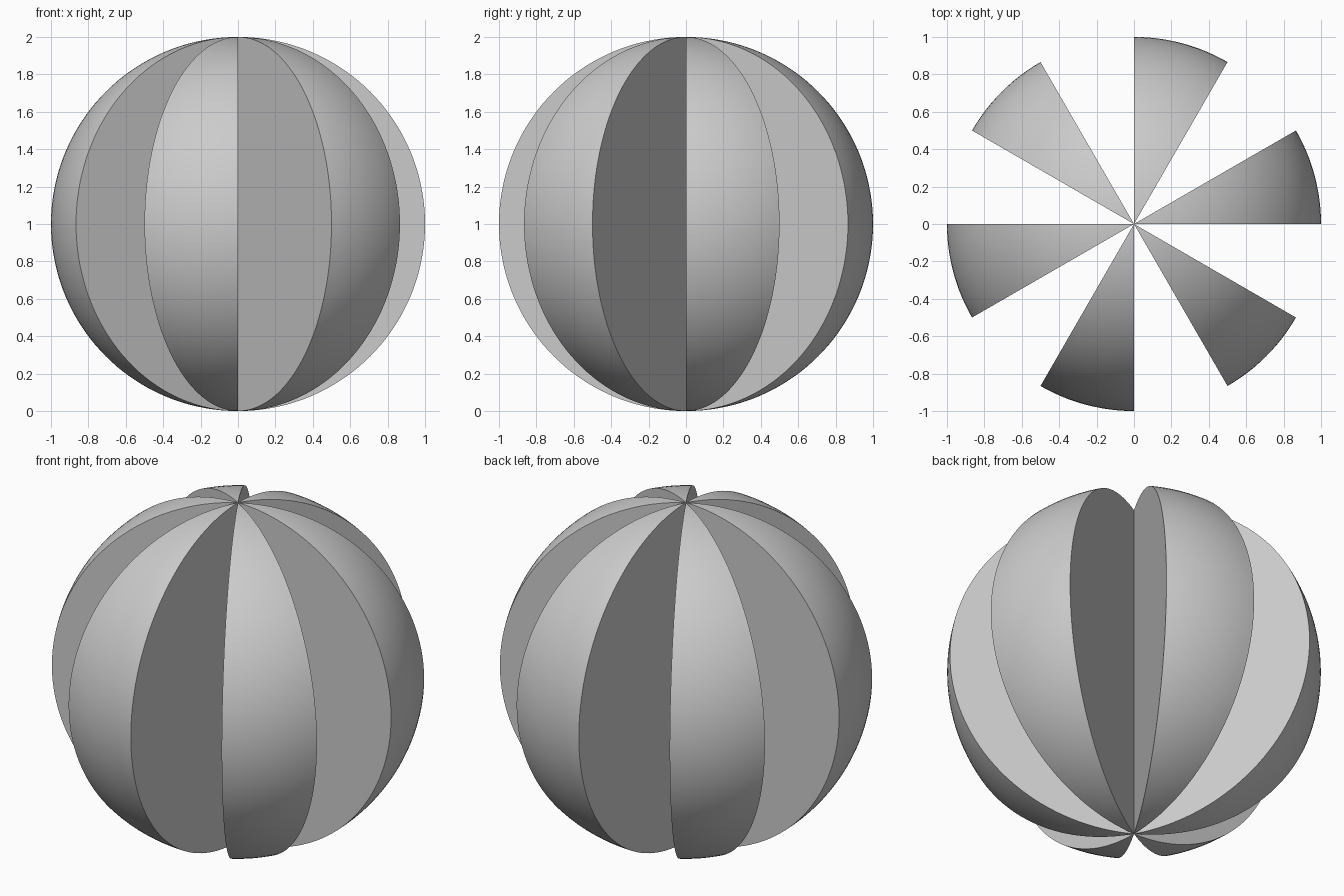
import bpy
import bmesh
from math import cos, sin, pi, radians

cube = bpy.data.objects.get("Cube")
if cube:
    bpy.data.objects.remove(cube, do_unlink=True)

RADIUS = 1.0
WEDGES = 6
SPAN = radians(30)
COLUMNS = 12   # steps around each wedge
ROWS = 72      # steps from pole to pole


def wedge_mesh():
    """Closed slice of a ball: curved skin plus two flat half-disc sides."""
    bm = bmesh.new()
    top = bm.verts.new((0, 0, 2 * RADIUS))
    bottom = bm.verts.new((0, 0, 0))

    # Meridians share their pole vertices
    meridians = []
    for c in range(COLUMNS + 1):
        a = SPAN * c / COLUMNS
        arc = [top]
        for r in range(1, ROWS):
            t = pi * r / ROWS
            arc.append(bm.verts.new((RADIUS * sin(t) * cos(a),
                                     RADIUS * sin(t) * sin(a),
                                     RADIUS * (1 + cos(t)))))
        meridians.append(arc + [bottom])

    # Curved outer skin
    for left, right in zip(meridians, meridians[1:]):
        for r in range(ROWS):
            corners = (left[r], left[r + 1], right[r + 1], right[r])
            face = bm.faces.new(list(dict.fromkeys(corners)))
            face.smooth = True

    # Flat cut sides with crisp borders
    for arc in (meridians[0], meridians[-1][::-1]):
        side = bm.faces.new(arc)
        for edge in side.edges:
            edge.smooth = False

    bmesh.ops.recalc_face_normals(bm, faces=bm.faces)
    mesh = bpy.data.meshes.new("wedge")
    bm.to_mesh(mesh)
    bm.free()
    return mesh


# Six slices spaced evenly around the vertical axis
mesh = wedge_mesh()
for i in range(WEDGES):
    wedge = bpy.data.objects.new(f"ball_wedge_{i + 1}", mesh)
    wedge.rotation_euler.z = 2 * pi * i / WEDGES
    bpy.context.collection.objects.link(wedge)
